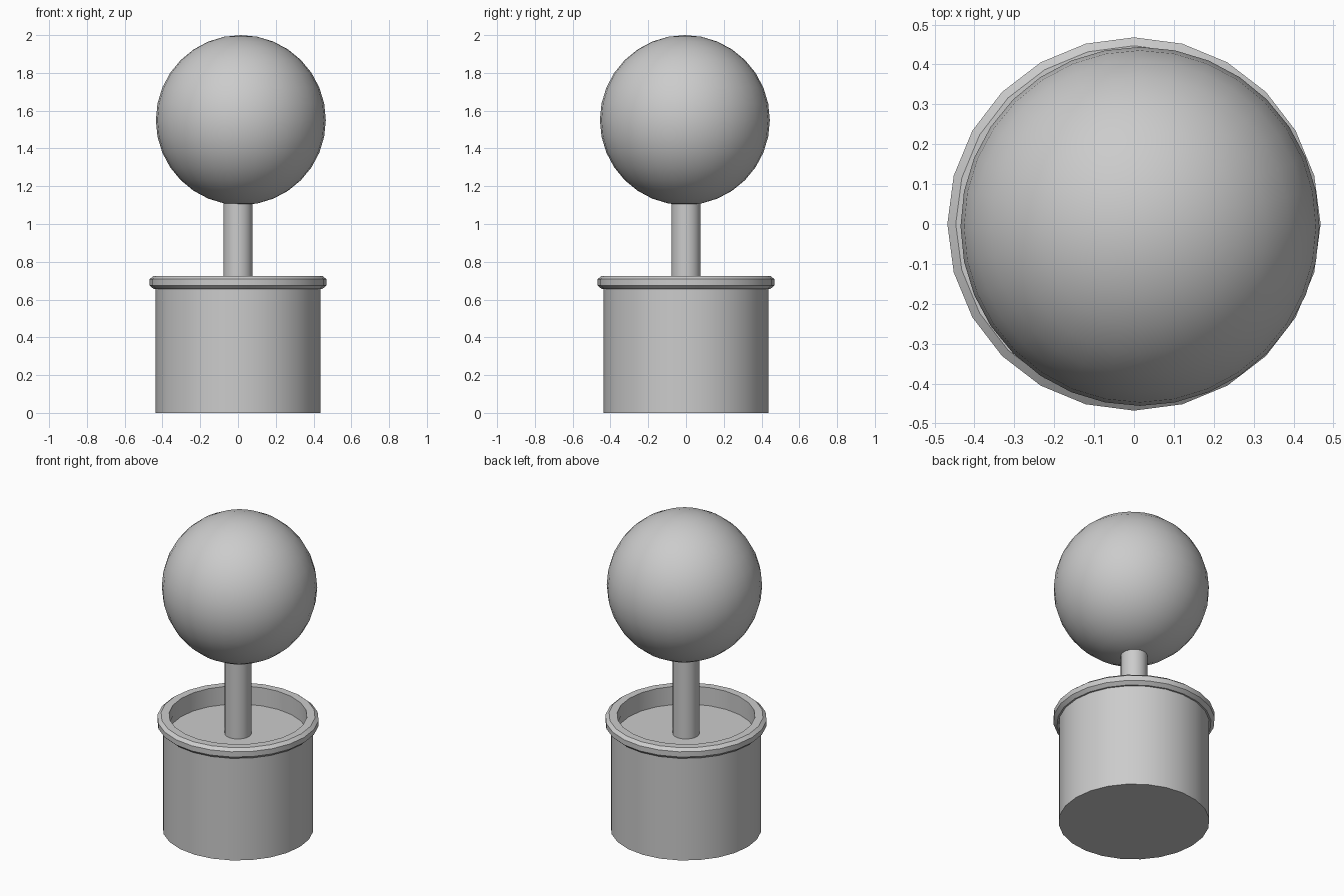
import bpy, bmesh
from math import pi, cos, sin, radians

if "Cube" in bpy.data.objects:
    bpy.data.objects.remove(bpy.data.objects["Cube"])


def finish(name, bm, angle=30):
    bmesh.ops.recalc_face_normals(bm, faces=bm.faces)
    mesh = bpy.data.meshes.new(name)
    bm.to_mesh(mesh)
    bm.free()
    obj = bpy.data.objects.new(name, mesh)
    bpy.context.collection.objects.link(obj)
    bpy.ops.object.select_all(action='DESELECT')
    obj.select_set(True)
    bpy.context.view_layer.objects.active = obj
    bpy.ops.object.shade_smooth_by_angle(angle=radians(angle))
    return obj


def lathe(name, profile, sides, closed=False):
    """Spin a (radius, z) profile; open profiles are capped at their ends unless closed."""
    bm = bmesh.new()
    rings = [[bm.verts.new((r * cos(2 * pi * i / sides), r * sin(2 * pi * i / sides), z))
              for i in range(sides)] for r, z in profile]
    pairs = list(zip(rings, rings[1:]))
    if closed:
        pairs.append((rings[-1], rings[0]))
    else:
        bm.faces.new(rings[0])
        bm.faces.new(rings[-1])
    for a, b in pairs:
        for i in range(sides):
            j = (i + 1) % sides
            bm.faces.new((a[i], a[j], b[j], b[i]))
    return finish(name, bm)


# Pot body with the soil as its recessed floor
lathe("pot", [(0.437, 0), (0.437, 0.69), (0.402, 0.69), (0.402, 0.608)], 24)

# Bevelled rim around the pot mouth
lathe("pot_rim", [(0.40, 0.725), (0.447, 0.725), (0.468, 0.708),
                  (0.468, 0.675), (0.447, 0.656), (0.40, 0.656)], 24, closed=True)

# Trunk from soil into the foliage
lathe("trunk", [(0.077, 0.60), (0.077, 1.20)], 24)

# Round clipped foliage, slightly off centre
bm = bmesh.new()
bmesh.ops.create_uvsphere(bm, u_segments=32, v_segments=16, radius=0.45)
foliage = finish("foliage_ball", bm)
foliage.location = (0.015, -0.006, 1.55)
